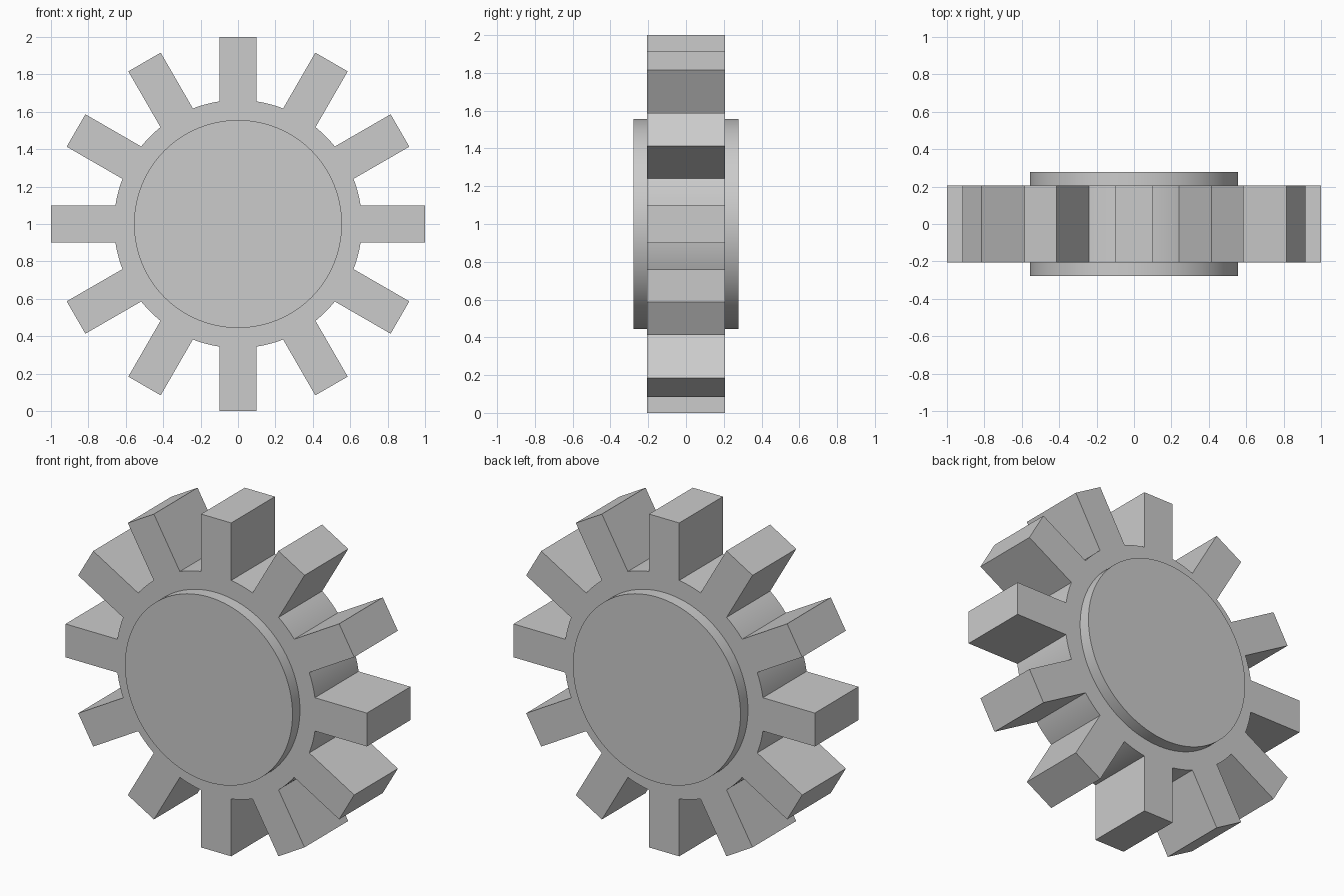
import bpy
import bmesh
from math import asin, cos, sin, pi, radians
from mathutils import Vector

TEETH = 12
TIP, ROOT, HALF_TOOTH = 1.0, 0.663, 0.1
GEAR_DEPTH, HUB_DEPTH, HUB_RADIUS = 0.414, 0.555, 0.556
ARC_STEPS = 8

cube = bpy.data.objects.get("Cube")
if cube:
    bpy.data.objects.remove(cube, do_unlink=True)

grey = bpy.data.materials.new("plain grey")
grey.use_nodes = True
grey.diffuse_color = (0.6, 0.6, 0.6, 1)
grey.node_tree.nodes["Principled BSDF"].inputs["Base Color"].default_value = (0.6, 0.6, 0.6, 1)


def polar(radius, angle):
    return Vector((radius * cos(angle), radius * sin(angle)))


def extruded(name, outline, depth):
    """Extrude an x-z outline along y, centred, standing on the ground."""
    bm = bmesh.new()
    face = bm.faces.new([bm.verts.new((p.x, -depth / 2, p.y + TIP)) for p in outline])
    result = bmesh.ops.extrude_face_region(bm, geom=[face], use_keep_orig=True)
    moved = [v for v in result["geom"] if isinstance(v, bmesh.types.BMVert)]
    bmesh.ops.translate(bm, verts=moved, vec=(0, depth, 0))
    bmesh.ops.recalc_face_normals(bm, faces=bm.faces)
    mesh = bpy.data.meshes.new(name)
    bm.to_mesh(mesh)
    bm.free()
    mesh.materials.append(grey)
    obj = bpy.data.objects.new(name, mesh)
    bpy.context.collection.objects.link(obj)
    bpy.ops.object.select_all(action="DESELECT")
    obj.select_set(True)
    bpy.context.view_layer.objects.active = obj
    bpy.ops.object.shade_smooth_by_angle(angle=radians(20))
    return obj


# Toothed wheel: square teeth joined by root arcs
pitch = 2 * pi / TEETH
edge = asin(HALF_TOOTH / ROOT)
outline = []
for i in range(TEETH):
    a = i * pitch
    along, across = polar(1, a), polar(1, a + pi / 2)
    outline += [along * TIP - across * HALF_TOOTH, along * TIP + across * HALF_TOOTH]
    for k in range(ARC_STEPS + 1):
        outline.append(polar(ROOT, a + edge + (pitch - 2 * edge) * k / ARC_STEPS))
extruded("toothed_wheel", outline, GEAR_DEPTH)

# Round hub standing proud on both sides
extruded("hub", [polar(HUB_RADIUS, 2 * pi * k / 96) for k in range(96)], HUB_DEPTH)
